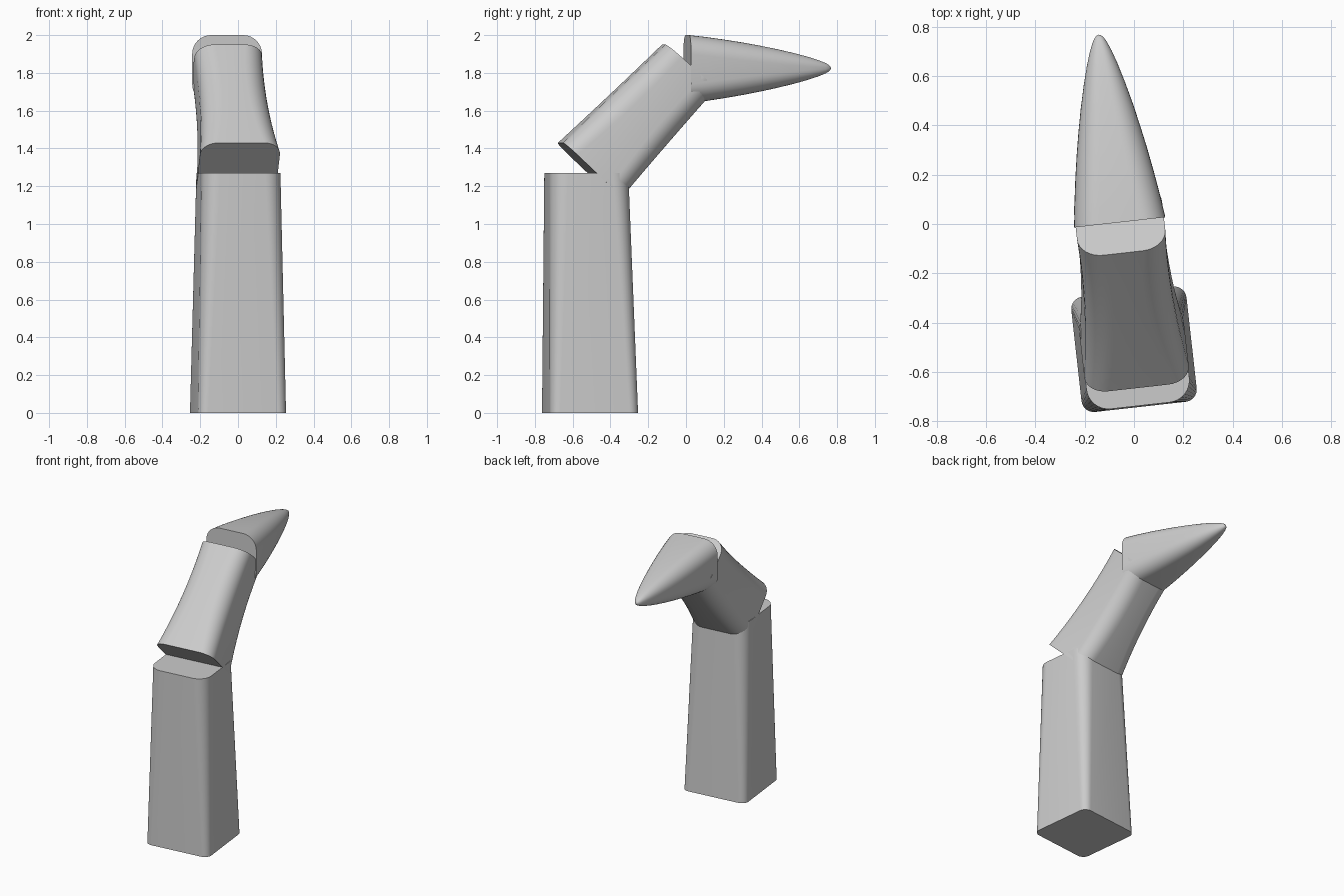
import bpy, bmesh, math
from mathutils import Matrix, Vector

if "Cube" in bpy.data.objects:
    bpy.data.objects.remove(bpy.data.objects["Cube"])

# All segments lie in one vertical plane, turned slightly about z
PLACE = Matrix.Translation((0, -0.508, 0)) @ Matrix.Rotation(math.radians(6.4), 4, 'Z')


def rounded_rect(hw, hd, r, n=8):
    """Rounded rectangle outline, counter-clockwise."""
    pts = []
    for k, (sx, sy) in enumerate(((1, 1), (-1, 1), (-1, -1), (1, -1))):
        for i in range(n + 1):
            a = math.radians(90 * k + 90 * i / n)
            pts.append((sx * (hw - r) + r * math.cos(a), sy * (hd - r) + r * math.sin(a)))
    return pts


def loft(name, sections, tip=None):
    """Skin sections (y, z, pitch, half width, half depth, radius); close with a cap or a tip."""
    bm = bmesh.new()
    rings = []
    for y, z, pitch, hw, hd, r in sections:
        a = math.radians(pitch)
        across = Vector((0, math.sin(a), -math.cos(a)))
        rings.append([bm.verts.new(PLACE @ (Vector((0, y, z)) + Vector((u, 0, 0)) + across * v))
                      for u, v in rounded_rect(hw, hd, r)])
    n = len(rings[0])
    for lo, hi in zip(rings, rings[1:]):
        for i in range(n):
            j = (i + 1) % n
            bm.faces.new((lo[i], lo[j], hi[j], hi[i]))
    bm.faces.new(rings[0][::-1])
    if tip:
        t = bm.verts.new(PLACE @ Vector((0, *tip)))
        for i in range(n):
            bm.faces.new((rings[-1][i], rings[-1][(i + 1) % n], t))
    else:
        bm.faces.new(rings[-1])
    bmesh.ops.recalc_face_normals(bm, faces=bm.faces)
    mesh = bpy.data.meshes.new(name)
    bm.to_mesh(mesh)
    bm.free()
    ob = bpy.data.objects.new(name, mesh)
    bpy.context.collection.objects.link(ob)
    bpy.ops.object.select_all(action='DESELECT')
    ob.select_set(True)
    bpy.context.view_layer.objects.active = ob
    bpy.ops.object.shade_smooth_by_angle(angle=math.radians(40))
    return ob


# Upright lower segment, tapering upward
loft("lower_segment", [(0, 0, 90, 0.235, 0.235, 0.05),
                       (-0.02, 1.27, 90, 0.21, 0.21, 0.09)])

# Leaning middle segment with a slight waist across its width
start = (-0.003, 1.283, 46.6, 0.213, 0.213, 0.09)
end = (0.526, 1.832, 48.4, 0.180, 0.178, 0.10)
STEPS = 10
middle = []
for k in range(STEPS + 1):
    t = k / STEPS
    s = [a + (b - a) * t for a, b in zip(start, end)]
    bow = 4 * t * (1 - t)
    s[3] -= 0.016 * bow
    s[5] += 0.015 * bow
    middle.append(s)
loft("middle_segment", middle)

# Pointed end segment, rounded to a tip
BASE_Y, LENGTH = 0.518, 0.766
PROFILE = [(0, 1), (0.12, 0.94), (0.25, 0.86), (0.38, 0.77), (0.5, 0.675), (0.62, 0.57),
           (0.74, 0.45), (0.84, 0.335), (0.91, 0.24), (0.96, 0.155), (0.985, 0.095), (0.996, 0.045)]
tip_sections = [(BASE_Y + LENGTH * f, 1.82 + 0.005 * f, 0, 0.186 * s, 0.18 * s,
                 (0.10 + 0.06 * f) * s) for f, s in PROFILE]
loft("tip_segment", tip_sections, tip=(BASE_Y + LENGTH, 1.825))
